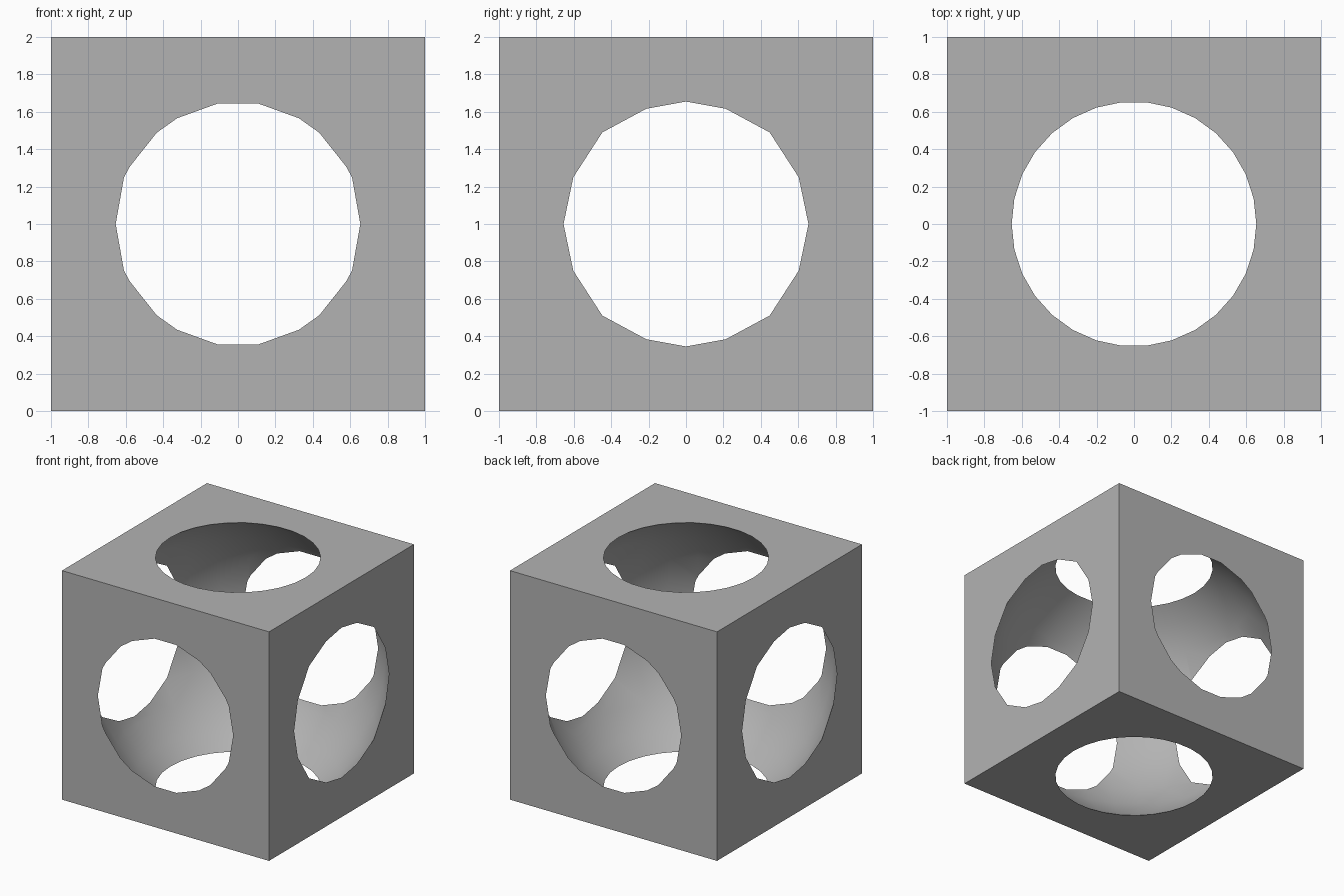
import bpy
import bmesh
from math import sin, cos, radians

if "Cube" in bpy.data.objects:
    bpy.data.objects.remove(bpy.data.objects["Cube"], do_unlink=True)

RADIUS = 1.2
STEP = 12        # degrees between rings and between segments

grey = bpy.data.materials.new("plain_grey")
grey.use_nodes = True
colour = (0.45, 0.45, 0.45, 1)
grey.diffuse_color = colour
grey.node_tree.nodes["Principled BSDF"].inputs["Base Color"].default_value = colour


def sphere_cutter():
    """Faceted ball with a ring on the equator and flat caps at the poles."""
    bm = bmesh.new()
    rings = []
    for lat in range(-84, 85, STEP):
        r, z = RADIUS * cos(radians(lat)), RADIUS * sin(radians(lat))
        rings.append([bm.verts.new((r * cos(radians(a)), r * sin(radians(a)), z))
                      for a in range(0, 360, STEP)])
    for low, high in zip(rings, rings[1:]):
        for i in range(len(low)):
            bm.faces.new((low[i - 1], low[i], high[i], high[i - 1]))
    bm.faces.new(rings[0][::-1])
    bm.faces.new(rings[-1])
    bmesh.ops.recalc_face_normals(bm, faces=bm.faces)
    mesh = bpy.data.meshes.new("sphere_cutter")
    bm.to_mesh(mesh)
    bm.free()
    mesh.materials.append(grey)
    obj = bpy.data.objects.new("sphere_cutter", mesh)
    obj.location.z = 1
    obj.hide_render = True
    bpy.context.collection.objects.link(obj)
    return obj


# Solid block
bpy.ops.mesh.primitive_cube_add(size=2, location=(0, 0, 1))
block = bpy.context.object
block.name = "hollowed_cube"
block.data.materials.append(grey)

# Ball-shaped hollow that breaks through all six sides
cutter = sphere_cutter()
hollow = block.modifiers.new("hollow", "BOOLEAN")
hollow.operation = "DIFFERENCE"
hollow.solver = "EXACT"
hollow.object = cutter
bpy.context.view_layer.update()
bpy.ops.object.modifier_apply(modifier=hollow.name)
bpy.data.objects.remove(cutter, do_unlink=True)

# Smooth hollow, crisp rims and corners
bpy.ops.object.shade_smooth_by_angle(angle=radians(30))
